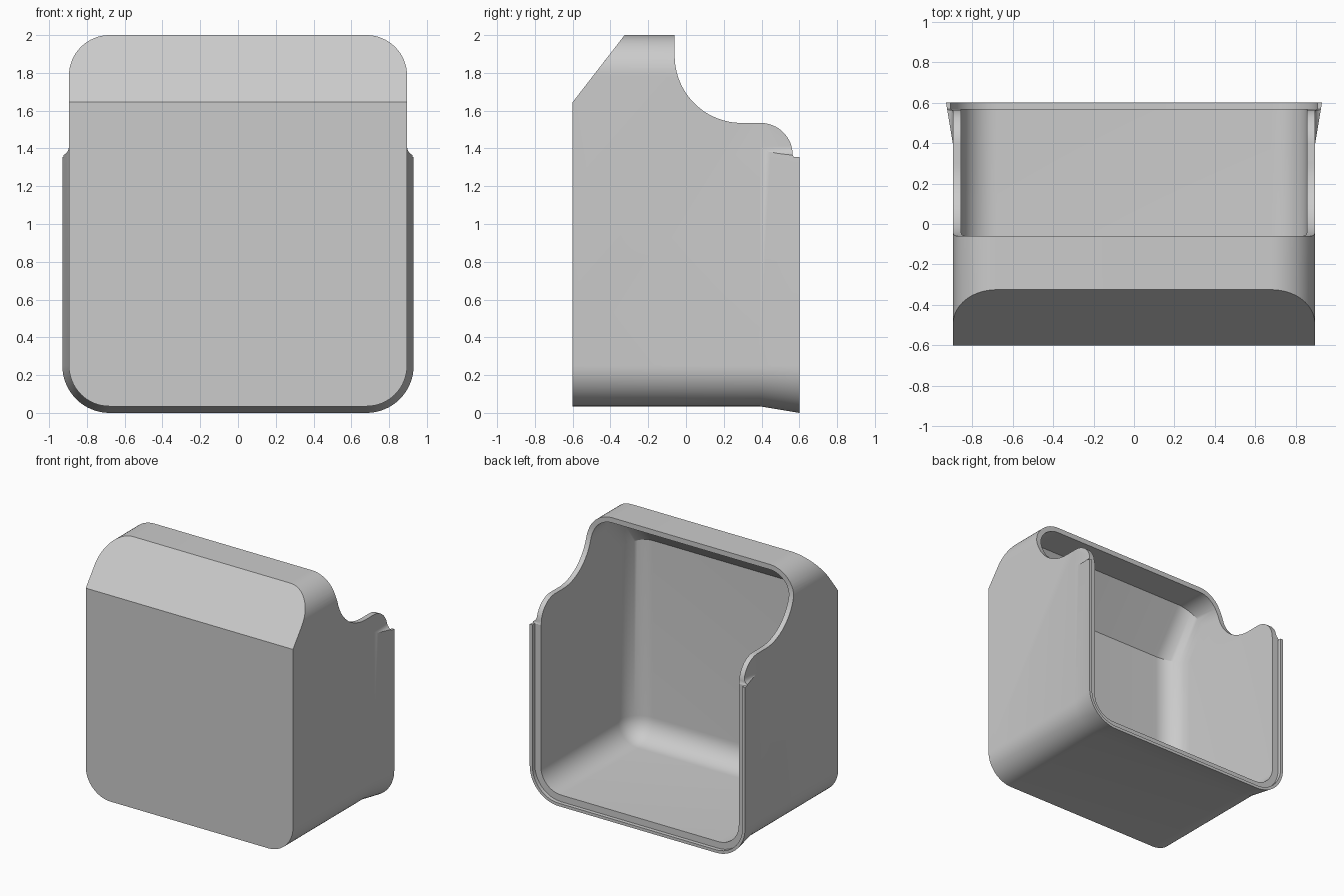
import bpy, bmesh, math

cube = bpy.data.objects.get("Cube")
if cube:
    bpy.data.objects.remove(cube, do_unlink=True)

WALL = 0.04
HALF_X, DEPTH, BASE, TOP = 0.895, 0.6, 0.035, 2.0
RADIUS = 0.215

mat = bpy.data.materials.new("light grey")
mat.use_nodes = True
grey = (0.6, 0.6, 0.6, 1)
mat.diffuse_color = grey
mat.node_tree.nodes["Principled BSDF"].inputs["Base Color"].default_value = grey


def arc(cx, cy, r, start, end, steps=16):
    angles = [math.radians(start + (end - start) * i / steps) for i in range(steps + 1)]
    return [(cx + r * math.cos(a), cy + r * math.sin(a)) for a in angles]


def rounded_rect(grow):
    """Front outline of the case (x, z), grown outwards by an offset."""
    r, x = RADIUS + grow, HALF_X - RADIUS
    low, high = BASE + RADIUS, TOP - RADIUS
    return (arc(x, high, r, 0, 90) + arc(-x, high, r, 90, 180)
            + arc(-x, low, r, 180, 270) + arc(x, low, r, 270, 360))


def loft(sections):
    """Closed skin through matching rings of 3D points."""
    bm = bmesh.new()
    rings = [[bm.verts.new(p) for p in ring] for ring in sections]
    n = len(rings[0])
    for a, b in zip(rings, rings[1:]):
        for i in range(n):
            j = (i + 1) % n
            bm.faces.new((a[i], a[j], b[j], b[i]))
    bm.faces.new(rings[0])
    bm.faces.new(rings[-1])
    bmesh.ops.recalc_face_normals(bm, faces=bm.faces)
    return bm


def along_y(sections):
    return loft([[(x, y, z) for x, z in rounded_rect(g)] for y, g in sections])


def across_x(profile, half):
    return loft([[(x, y, z) for y, z in profile] for x in (-half, half)])


def to_object(bm, name):
    mesh = bpy.data.meshes.new(name)
    bmesh.ops.recalc_face_normals(bm, faces=bm.faces)
    bm.to_mesh(mesh)
    bm.free()
    obj = bpy.data.objects.new(name, mesh)
    mesh.materials.append(mat)
    bpy.context.collection.objects.link(obj)
    return obj


def carve(target, bm):
    cutter = to_object(bm, "cutter")
    cutter.hide_render = True
    mod = target.modifiers.new("carve", 'BOOLEAN')
    mod.operation, mod.solver, mod.object = 'DIFFERENCE', 'EXACT', cutter
    bpy.context.view_layer.objects.active = target
    bpy.ops.object.modifier_apply(modifier=mod.name)
    bpy.data.objects.remove(cutter, do_unlink=True)


# Outer shell, flaring towards the open back
case = to_object(along_y([(-DEPTH, 0), (0.39, 0), (0.57, 0.03), (DEPTH, 0.035)]), "case")

# Sloped upper front
carve(case, across_x([(-0.6, 1.645), (-0.325, 2.0), (-0.29, 2.045), (-0.8, 2.045), (-0.8, 1.387)], 1.2))

# Hollow interior with filleted edges
hx = HALF_X - WALL
front, floor, back = -DEPTH + WALL, BASE + WALL, 0.8
cavity = across_x([(front, floor), (front, 1.631), (-0.305, TOP - WALL),
                   (back, TOP - WALL), (back, floor)], hx)
fillet = []
for e in cavity.edges:
    a, b = (v.co for v in e.verts)
    on_back = a.y > 0.7 and b.y > 0.7
    on_side = abs(a.x - b.x) < 1e-4
    front_floor = max(a.z, b.z) < 0.1 and max(a.y, b.y) < 0
    if not on_back and (on_side or front_floor):
        fillet.append(e)
bmesh.ops.bevel(cavity, geom=fillet, offset=RADIUS - WALL, segments=12,
                profile=0.5, affect='EDGES', clamp_overlap=False)
carve(case, cavity)

# Stepped seat inside the back lip
carve(case, along_y([(0.57, 0.012), (0.7, 0.012)]))

# Curved opening over the top and sides
opening = [(-0.06, 2.2)] + arc(0.295, 1.89, 0.355, 180, 270, 24)
opening += arc(0.395, 1.365, 0.17, 90, 0) + [(0.57, 1.355), (0.7, 1.355), (0.7, 2.2)]
carve(case, across_x(opening, 1.2))

# Coved upper ends of the flared lip
cove = [(0.8955, 2.1)] + arc(0.9455, 1.41, 0.05, 180, 250, 8) + [(1.0, 1.355), (1.0, 2.1)]
for side in (-1, 1):
    carve(case, loft([[(side * x, y, z) for x, z in cove] for y in (0.385, 0.7)]))

# Smooth curves, sharp edges
bpy.ops.object.select_all(action='DESELECT')
case.select_set(True)
bpy.context.view_layer.objects.active = case
bpy.ops.object.shade_smooth_by_angle(angle=math.radians(25))
